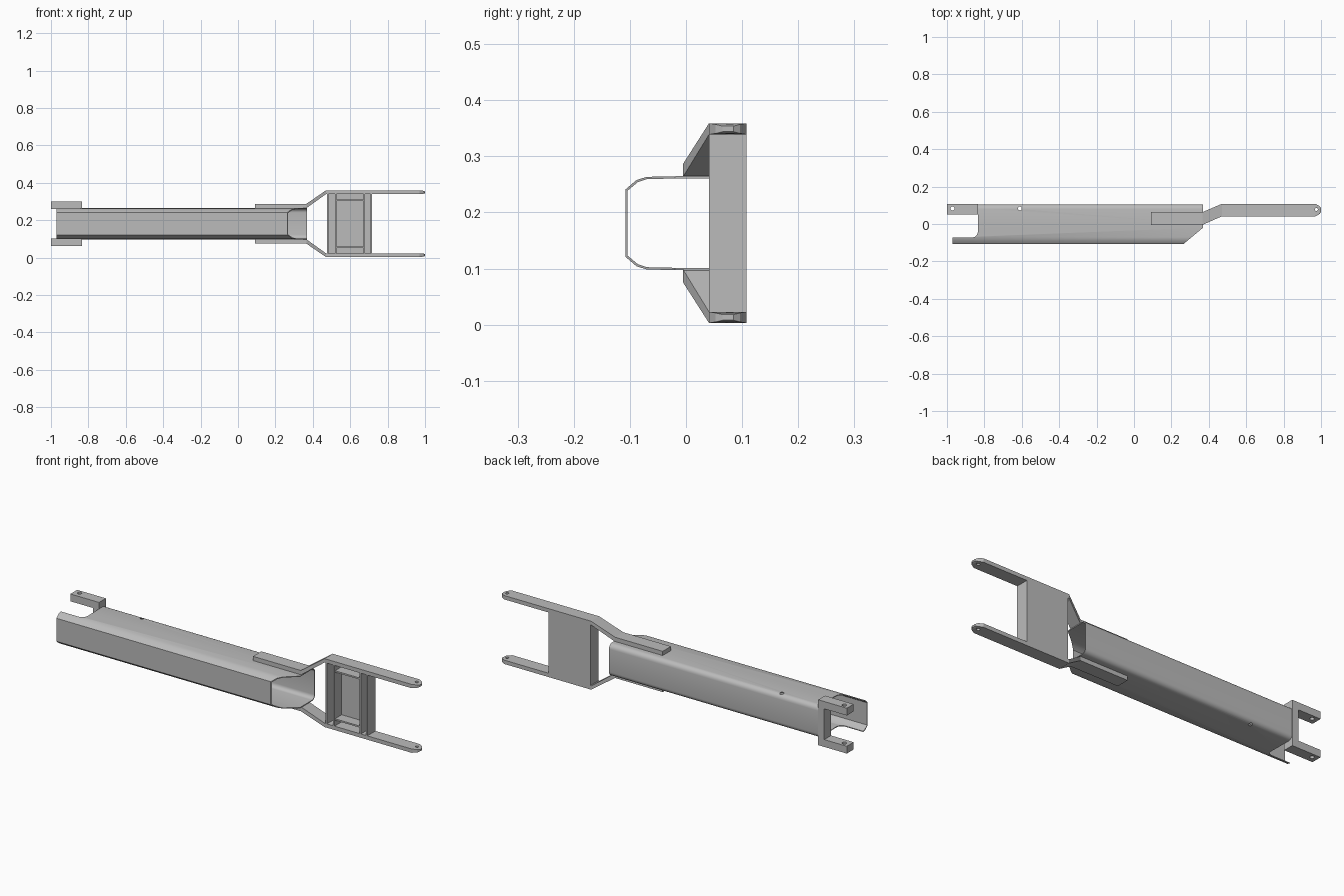
import bpy, bmesh, math
from mathutils import Vector

cube = bpy.data.objects.get("Cube")
if cube:
    bpy.data.objects.remove(cube, do_unlink=True)

MID = 0.181  # height of the symmetry plane

grey = bpy.data.materials.new("plain grey")
grey.use_nodes = True
colour = (0.5, 0.5, 0.5, 1)
grey.diffuse_color = colour
grey.node_tree.nodes["Principled BSDF"].inputs["Base Color"].default_value = colour


def finish(name, bm):
    bmesh.ops.recalc_face_normals(bm, faces=bm.faces)
    mesh = bpy.data.meshes.new(name)
    bm.to_mesh(mesh)
    bm.free()
    mesh.materials.append(grey)
    obj = bpy.data.objects.new(name, mesh)
    bpy.context.collection.objects.link(obj)
    return obj


def loft(name, rings, closed=False):
    """Skin a row of equal rings, capping the ends or joining them up."""
    bm = bmesh.new()
    rows = [[bm.verts.new(p) for p in ring] for ring in rings]
    n = len(rows[0])
    pairs = list(zip(rows, rows[1:]))
    if closed:
        pairs.append((rows[-1], rows[0]))
    for a, b in pairs:
        for i in range(n):
            j = (i + 1) % n
            bm.faces.new((a[i], a[j], b[j], b[i]))
    if not closed:
        bm.faces.new(rows[0])
        bm.faces.new(rows[-1])
    return finish(name, bm)


def box(name, x, y, z):
    rings = [[(px, y[0], z[0]), (px, y[1], z[0]), (px, y[1], z[1]), (px, y[0], z[1])] for px in x]
    return loft(name, rings)


def prism(name, outline):
    """Upright prism taller than the model, used for cutting."""
    return loft(name, [[(x, y, z) for x, y in outline] for z in (-0.2, 0.6)])


def cut(obj, cutter):
    cutter.hide_render = True
    cutter.hide_viewport = True
    cutter.display_type = 'WIRE'
    mod = obj.modifiers.new("cut", 'BOOLEAN')
    mod.operation = 'DIFFERENCE'
    mod.solver = 'EXACT'
    mod.object = cutter


def arc(cx, cy, r, start, end, steps):
    return [(cx + r * math.cos(math.radians(start + (end - start) * i / steps)),
             cy + r * math.sin(math.radians(start + (end - start) * i / steps)))
            for i in range(steps + 1)]


def hole(name, x, y, r):
    return prism(name, arc(x, y, r, 0, 337.5, 15))


def tube_section(t):
    """Half profile (y, height from middle) inset by t, mirrored into a loop."""
    half = [(-0.108 + t, 0.060 - t / 2), (-0.088 + t / 2, 0.077 - t), (-0.070, 0.0825 - t), (0.0, 0.084 - t)]
    half += arc(0.080, 0.059, 0.025 - t, 90, 0, 5)
    return half + [(y, -h) for y, h in reversed(half)]


# Hollow tube with chamfered front and rounded back
X0, X1, WALL = -0.97, 0.37, 0.004
outer, inner = tube_section(0), tube_section(WALL)
ring = lambda x, sec: [(x, y, MID + h) for y, h in sec]
tube = loft("main_tube", [ring(X0, outer), ring(X1, outer), ring(X1, inner), ring(X0, inner)], closed=True)
notch = [(-1.2, -0.072)] + arc(-0.865, -0.042, 0.03, -90, 0, 5) + [(-0.835, 0.3), (-1.2, 0.3)]
cut(tube, prism("notch_cutter", notch))
cut(tube, prism("slope_cutter", [(0.255, -0.115), (0.375, -0.015), (0.5, -0.015), (0.5, -0.115)]))
cut(tube, hole("tube_hole_cutter", -0.61, 0.083, 0.010))

# Rear clevis: a web with two prongs
box("clevis_web", (-0.87, -0.835), (0.05, 0.106), (MID - 0.08, MID + 0.08))
prong_hole = hole("prong_hole_cutter", -0.97, 0.083, 0.011)
tip_hole = hole("arm_hole_cutter", 0.975, 0.078, 0.008)

# Fork arms: stations of x, y range, distance range from the middle plane
stations = [(0.09, -0.005, 0.063, 0.083, 0.106),
            (0.365, -0.005, 0.063, 0.083, 0.106),
            (0.47, 0.041, 0.108, 0.158, 0.178),
            (0.97, 0.041, 0.108, 0.158, 0.178),
            (0.992, 0.053, 0.096, 0.160, 0.176),
            (1.0, 0.065, 0.085, 0.163, 0.173)]
for side, s in (("upper", 1), ("lower", -1)):
    zs = sorted((MID + s * 0.080, MID + s * 0.118))
    cut(box(side + "_prong", (-1.0, -0.835), (0.05, 0.106), zs), prong_hole)
    rings = [[(x, a, MID + s * p), (x, b, MID + s * p), (x, b, MID + s * q), (x, a, MID + s * q)]
             for x, a, b, p, q in stations]
    cut(loft(side + "_fork_arm", rings), tip_hole)

# Cross panel between the arms, with ribs on its front
box("panel_back", (0.475, 0.716), (0.100, 0.108), (MID - 0.16, MID + 0.16))
for i, x in enumerate((0.475, 0.519, 0.671, 0.708)):
    box("panel_rib_%d" % (i + 1), (x, x + 0.008), (0.041, 0.101), (MID - 0.16, MID + 0.16))
for side, s in (("upper", 1), ("lower", -1)):
    z = MID + s * 0.125
    box("panel_%s_rib" % side, (0.525, 0.673), (0.045, 0.101), (z - 0.004, z + 0.004))

# Smooth shading on the rounded tube only
bpy.ops.object.select_all(action='DESELECT')
tube.select_set(True)
bpy.context.view_layer.objects.active = tube
bpy.ops.object.shade_smooth_by_angle(angle=math.radians(30))
